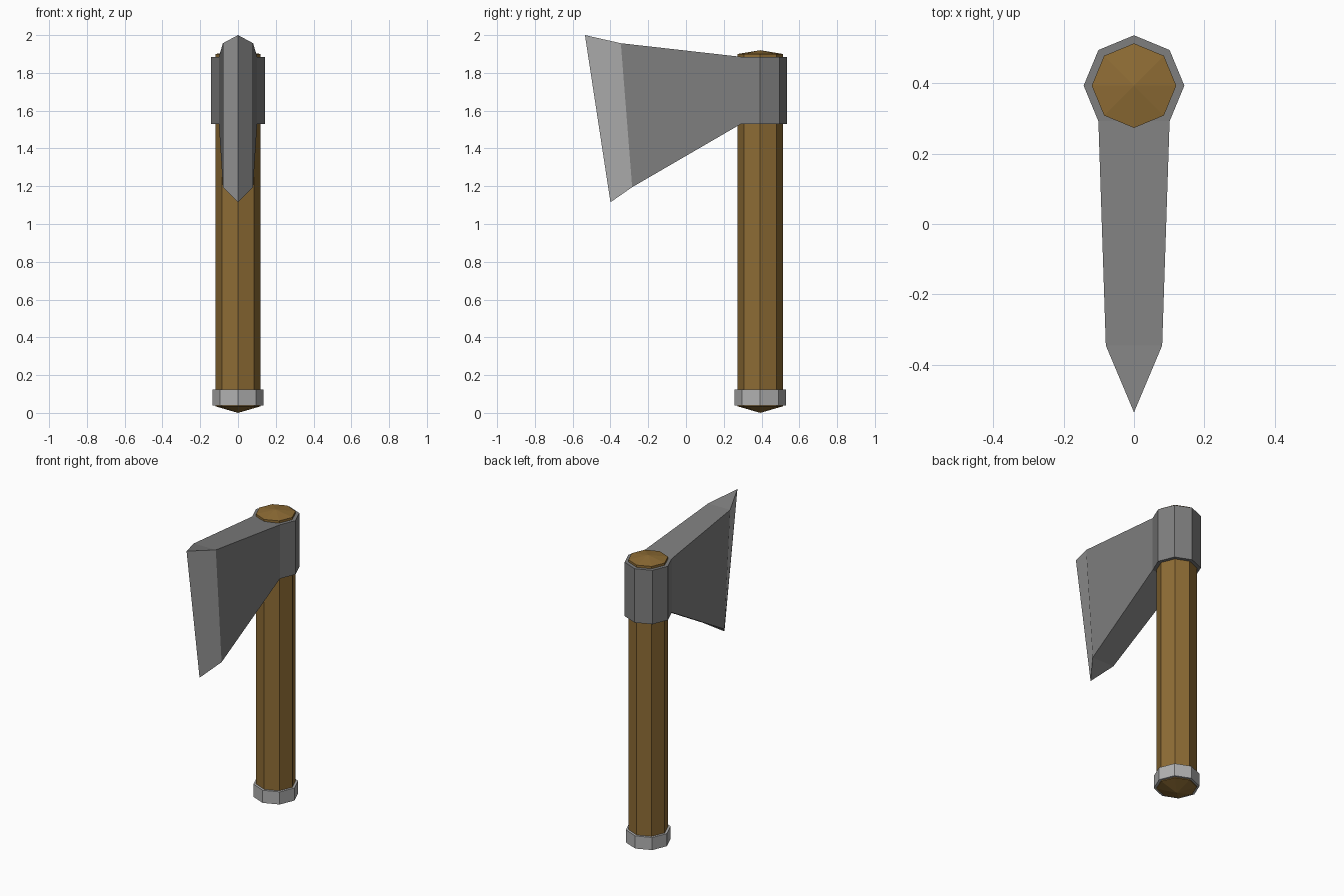
import bpy
import bmesh
from math import cos, sin, pi

cube = bpy.data.objects.get("Cube")
if cube:
    bpy.data.objects.remove(cube, do_unlink=True)

AXIS_Y = 0.393  # centre line of the handle


def material(name, rgb):
    mat = bpy.data.materials.new(name)
    mat.use_nodes = True
    mat.diffuse_color = (*rgb, 1)
    mat.node_tree.nodes["Principled BSDF"].inputs["Base Color"].default_value = (*rgb, 1)
    return mat


wood = material("brown wood", (0.27, 0.15, 0.035))
steel = material("dark steel", (0.21, 0.21, 0.21))
bright = material("bright steel", (0.44, 0.44, 0.44))


def finish(bm, name, mats):
    bmesh.ops.recalc_face_normals(bm, faces=bm.faces)
    mesh = bpy.data.meshes.new(name)
    bm.to_mesh(mesh)
    bm.free()
    for mat in mats:
        mesh.materials.append(mat)
    obj = bpy.data.objects.new(name, mesh)
    bpy.context.collection.objects.link(obj)
    return obj


def octagon(radius):
    return [(radius * cos(k * pi / 4), AXIS_Y + radius * sin(k * pi / 4)) for k in range(8)]


def bridge(bm, low, high):
    n = len(low)
    return [bm.faces.new((low[i], low[(i + 1) % n], high[(i + 1) % n], high[i]))
            for i in range(n)]


def octagonal_post(name, radius, z0, z1, mat, tips=None):
    """Eight-sided post, with flat ends or shallow pointed ends."""
    bm = bmesh.new()
    rings = [[bm.verts.new((x, y, z)) for x, y in octagon(radius)] for z in (z0, z1)]
    bridge(bm, *rings)
    for end, ring in enumerate(rings):
        if tips:
            apex = bm.verts.new((0, AXIS_Y, tips[end]))
            for i in range(8):
                bm.faces.new((ring[i], ring[(i + 1) % 8], apex))
        else:
            bm.faces.new(ring)
    return finish(bm, name, [mat])


# Handle and the metal collar at its foot
octagonal_post("handle", 0.12, 0.035, 1.9, wood, tips=(0, 1.92))
octagonal_post("foot_collar", 0.136, 0.04, 0.123, bright)

# Head: socket around the handle, flowing into the flared blade
Z_LOW, Z_HIGH = 1.53, 1.885
socket = octagon(0.143)
socket = socket[7:] + socket[:6]  # open at the front, right shoulder to left
bm = bmesh.new()
levels = []
for z, shoulder, tip in ((Z_LOW, (-0.285, 1.195), (-0.4, 1.115)),
                         (Z_HIGH, (-0.345, 1.957), (-0.535, 2.0))):
    points = [(x, y, z) for x, y in socket]
    points += [(-0.08, *shoulder), (0, *tip), (0.08, *shoulder)]
    ring = [bm.verts.new(p) for p in points]
    bm.faces.new(ring[:7])                              # socket cap
    bm.faces.new((ring[0], ring[6], ring[7], ring[9]))  # blade cap
    bm.faces.new(ring[7:])                              # tip cap
    levels.append(ring)
sides = bridge(bm, *levels)
for face in sides[7:9]:  # ground cutting bevels
    face.material_index = 1
finish(bm, "axe_head", [steel, bright])
